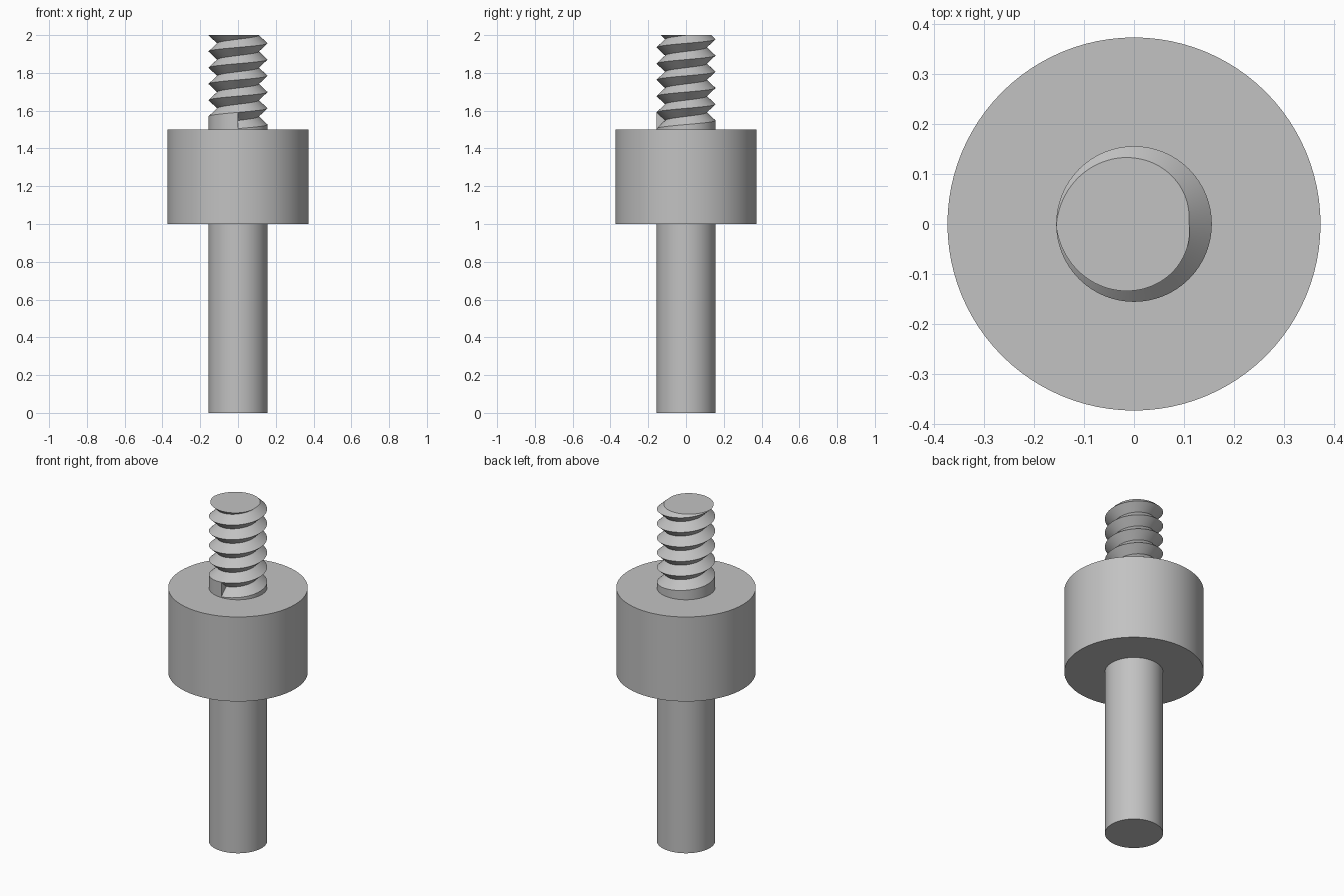
import bpy, bmesh
from math import sin, cos, pi, radians

cube = bpy.data.objects.get("Cube")
if cube:
    bpy.data.objects.remove(cube, do_unlink=True)

steel = bpy.data.materials.new("plain grey steel")
steel.use_nodes = True
GREY = (0.54, 0.54, 0.54, 1)
steel.diffuse_color = GREY
steel.node_tree.nodes["Principled BSDF"].inputs["Base Color"].default_value = GREY

SHAFT_R, COLLAR_R, ROOT_R = 0.156, 0.374, 0.11
COLLAR_LOW, COLLAR_TOP, TOP = 1.0, 1.5, 2.0
PITCH, START = 0.086, 1.505


def finish(obj):
    obj.data.materials.append(steel)
    bpy.ops.object.select_all(action='DESELECT')
    obj.select_set(True)
    bpy.context.view_layer.objects.active = obj
    bpy.ops.object.shade_smooth_by_angle(angle=radians(30))


def rod(name, radius, low, high):
    bpy.ops.mesh.primitive_cylinder_add(vertices=96, radius=radius, depth=high - low,
                                        location=(0, 0, (low + high) / 2))
    bpy.context.object.name = name
    finish(bpy.context.object)


# Plain lower shaft and wide collar
rod("lower_shaft", SHAFT_R, 0, COLLAR_LOW)
rod("collar", COLLAR_R, COLLAR_LOW, COLLAR_TOP)


# Threaded stud: a right-handed V groove that starts at the front
def groove_radius(z, turn):
    phase = (z - START) / PITCH - turn
    if phase <= 0:
        return SHAFT_R
    depth = 1 - abs(2 * (phase % 1) - 1)
    return SHAFT_R - (SHAFT_R - ROOT_R) * depth


bm = bmesh.new()
COLUMNS = 96
ROWS = int(2 * (TOP - START) / PITCH) + 3
columns = []
for i in range(COLUMNS + 1):
    turn = i / COLUMNS
    angle = 2 * pi * turn - pi / 2
    heights = [COLLAR_TOP] + [min(TOP, START + PITCH * (turn + k / 2)) for k in range(ROWS)]
    column = []
    for z in heights:
        r = groove_radius(z, turn)
        column.append(bm.verts.new((r * cos(angle), r * sin(angle), z)))
    columns.append(column)

for a, b in zip(columns, columns[1:]):
    for k in range(ROWS):
        bm.faces.new((a[k], b[k], b[k + 1], a[k + 1]))
# Step where the groove begins, and the end cap
bm.faces.new(columns[0][1:4])
bm.faces.new([c[-1] for c in columns[:-1]])
bmesh.ops.remove_doubles(bm, verts=bm.verts, dist=0.00005)
bmesh.ops.dissolve_degenerate(bm, edges=bm.edges, dist=0.00005)
bmesh.ops.recalc_face_normals(bm, faces=bm.faces)
mesh = bpy.data.meshes.new("threaded_stud")
bm.to_mesh(mesh)
bm.free()
stud = bpy.data.objects.new("threaded_stud", mesh)
bpy.context.collection.objects.link(stud)
finish(stud)
